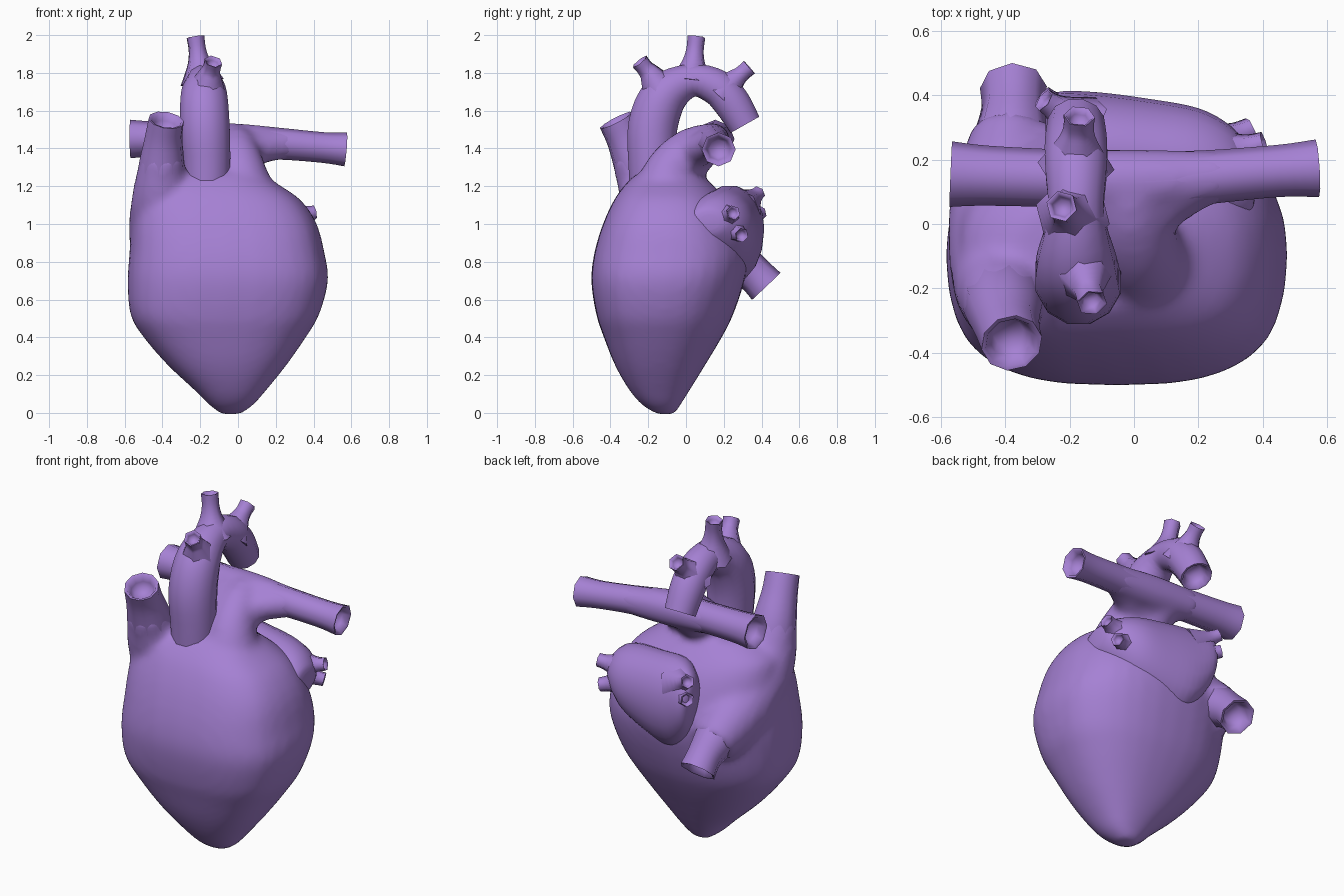
import bpy, bmesh
from math import cos, sin, pi
from mathutils import Vector

mat = bpy.data.materials.new("purple_tissue")
mat.diffuse_color = (0.38, 0.22, 0.66, 1)


def spline(rows, n=4):
    """Catmull-Rom interpolation of rows of numbers."""
    out = []
    for i in range(len(rows) - 1):
        a, b, c, d = (rows[max(0, min(len(rows) - 1, i + k))] for k in (-1, 0, 1, 2))
        for s in range(n):
            t = s / n
            out.append([0.5 * (2 * q + (r - p) * t + (2 * p - 5 * q + 4 * r - w) * t * t
                               + (3 * q - p - 3 * r + w) * t ** 3)
                        for p, q, r, w in zip(a, b, c, d)])
    return out + [list(rows[-1])]


def loft(bm, rings):
    """Skin a list of rings and cap both ends."""
    vs = [[bm.verts.new(p) for p in ring] for ring in rings]
    n = len(vs[0])
    for a, b in zip(vs, vs[1:]):
        for i in range(n):
            j = (i + 1) % n
            bm.faces.new((a[i], a[j], b[j], b[i]))
    bm.faces.new(vs[0][::-1])
    bm.faces.new(vs[-1])


def tube_rings(path, sides, open_start=False, open_end=True, n=4):
    """Rings along a path of (x, y, z, radius); open ends get a recessed mouth."""
    pts = spline(path, n)
    pos = [Vector(p[:3]) for p in pts]
    rings, prev, u = [], None, None
    for i, p in enumerate(pts):
        t = (pos[min(i + 1, len(pos) - 1)] - pos[max(i - 1, 0)]).normalized()
        u = t.orthogonal().normalized() if prev is None else prev.rotation_difference(t) @ u
        prev = t
        v = t.cross(u)
        rings.append([pos[i] + p[3] * (cos(2 * pi * k / sides) * u + sin(2 * pi * k / sides) * v)
                      for k in range(sides)])

    def mouth(ring, c, inward, r):
        return [[c + (q - c) * s + inward * r * d for q in ring]
                for s, d in ((0.86, 0.03), (0.68, 0.4), (0.5, 0.75))]
    if open_end:
        rings += mouth(rings[-1], pos[-1], (pos[-2] - pos[-1]).normalized(), pts[-1][3])
    if open_start:
        rings = mouth(rings[0], pos[0], (pos[1] - pos[0]).normalized(), pts[0][3])[::-1] + rings
    return rings


def build(name, lofts, blend=False):
    bm = bmesh.new()
    for rings in lofts:
        loft(bm, rings)
    bmesh.ops.recalc_face_normals(bm, faces=bm.faces)
    me = bpy.data.meshes.new(name)
    bm.to_mesh(me)
    bm.free()
    ob = bpy.data.objects.new(name, me)
    bpy.context.collection.objects.link(ob)
    me.materials.append(mat)
    bpy.ops.object.select_all(action='DESELECT')
    ob.select_set(True)
    bpy.context.view_layer.objects.active = ob
    if blend:
        m = ob.modifiers.new("merge", 'REMESH')
        m.mode, m.voxel_size, m.use_smooth_shade = 'VOXEL', 0.022, True
        s = ob.modifiers.new("soften", 'SMOOTH')
        s.factor, s.iterations = 0.5, 10
    else:
        bpy.ops.object.shade_smooth_by_angle(angle=1.2)
    return ob


def power(c, e):
    return abs(c) ** e * (1 if c >= 0 else -1)


# Ventricles: z, x min, x max, y min, y max; squarer towards the front
body = spline([
    (-0.008, -0.09, 0.01, -0.15, -0.06), (0.04, -0.15, 0.08, -0.23, -0.03),
    (0.12, -0.23, 0.15, -0.30, 0.02), (0.25, -0.37, 0.255, -0.375, 0.10),
    (0.40, -0.50, 0.36, -0.435, 0.19), (0.52, -0.57, 0.43, -0.475, 0.25),
    (0.70, -0.585, 0.478, -0.502, 0.31), (0.85, -0.575, 0.458, -0.485, 0.33),
    (1.00, -0.565, 0.418, -0.44, 0.28), (1.12, -0.545, 0.34, -0.385, 0.22),
    (1.20, -0.51, 0.23, -0.33, 0.15), (1.27, -0.38, 0.11, -0.26, 0.07)])
body_rings = []
for z, x0, x1, y0, y1 in body:
    ring = []
    for k in range(32):
        a = 2 * pi * k / 32
        e = 0.87 + 0.16 * min(0, max(-1, sin(a) * 2)) * min(1, max(0, z * 2))
        ring.append(Vector(((x0 + x1) / 2 + (x1 - x0) / 2 * power(cos(a), e),
                            (y0 + y1) / 2 + (y1 - y0) / 2 * power(sin(a), e), z)))
    body_rings.append(ring)

# Right atrium column and the pulmonary fork blend into the ventricles
blends = [
    [(-0.395, -0.30, 1.39, 0.105), (-0.405, -0.25, 1.28, 0.13), (-0.41, -0.17, 1.1, 0.16),
     (-0.40, 0.0, 0.95, 0.18), (-0.39, 0.15, 0.86, 0.165), (-0.38, 0.30, 0.78, 0.12)],
    [(0.03, -0.12, 1.12, 0.19), (0.01, -0.075, 1.29, 0.138),
     (-0.01, 0.03, 1.395, 0.118), (-0.02, 0.15, 1.44, 0.098)],
    [(-0.10, -0.10, 1.12, 0.18), (-0.09, -0.05, 1.28, 0.14),
     (-0.10, 0.05, 1.38, 0.12), (-0.13, 0.14, 1.44, 0.096)],
    [(0.01, -0.04, 1.33, 0.11), (0.08, 0.06, 1.39, 0.09), (0.24, 0.14, 1.42, 0.075)],
    [(-0.28, 0.145, 1.445, 0.088), (0.0, 0.135, 1.435, 0.1), (0.3, 0.15, 1.42, 0.078)]]
build("heart_body", [body_rings] + [tube_rings(b, 16, open_end=False) for b in blends], blend=True)

# Great veins
build("upper_vena_cava", [tube_rings([(-0.41, -0.19, 1.1, 0.135), (-0.405, -0.255, 1.3, 0.125),
      (-0.395, -0.32, 1.45, 0.102), (-0.38, -0.37, 1.55, 0.096)], 10)])
build("lower_vena_cava", [tube_rings([(-0.39, 0.12, 0.88, 0.15), (-0.38, 0.27, 0.8, 0.12),
      (-0.375, 0.36, 0.735, 0.1), (-0.375, 0.425, 0.67, 0.104)], 8)])

# Pulmonary arteries, one tube open at both ends
build("pulmonary_arteries", [tube_rings([(-0.57, 0.155, 1.45, 0.102), (-0.45, 0.15, 1.45, 0.093),
      (-0.2, 0.14, 1.445, 0.09), (0.0, 0.13, 1.435, 0.095), (0.22, 0.145, 1.425, 0.084),
      (0.45, 0.165, 1.405, 0.081), (0.57, 0.173, 1.395, 0.09)], 8, open_start=True)])

# Aorta with its three branches
build("aorta", [tube_rings([(-0.17, -0.17, 1.0, 0.12), (-0.165, -0.18, 1.3, 0.128),
      (-0.175, -0.175, 1.52, 0.135), (-0.18, -0.11, 1.68, 0.125), (-0.18, 0.03, 1.76, 0.09),
      (-0.18, 0.16, 1.725, 0.098), (-0.18, 0.24, 1.645, 0.1), (-0.18, 0.312, 1.525, 0.09)], 12)])
for side, root, base, tip in (
        ("front", (-0.17, -0.12, 1.68), (-0.15, -0.185, 1.785), (-0.13, -0.245, 1.86)),
        ("top", (-0.19, 0.03, 1.75), (-0.205, 0.04, 1.85), (-0.225, 0.055, 1.99)),
        ("rear", (-0.18, 0.18, 1.68), (-0.175, 0.255, 1.76), (-0.17, 0.335, 1.83))):
    neck = Vector(base).lerp(Vector(tip), 0.5)
    build(side + "_aortic_branch",
          [tube_rings([(*root, 0.12), (*base, 0.066), (*neck, 0.048), (*tip, 0.049)], 6)])

# Left atrium: x, y, z, y radius, z radius
atrium = spline([(-0.275, 0.33, 1.05, 0.04, 0.06), (-0.24, 0.305, 1.0, 0.105, 0.17),
                 (-0.12, 0.235, 0.945, 0.175, 0.26), (0.04, 0.21, 0.95, 0.18, 0.245),
                 (0.2, 0.18, 0.975, 0.18, 0.2), (0.3, 0.15, 1.0, 0.155, 0.14),
                 (0.36, 0.125, 1.01, 0.105, 0.08), (0.375, 0.125, 1.01, 0.05, 0.04)])
build("left_atrium", [[[Vector((x, y + ry * cos(a), z + rz * sin(a)))
                        for a in (2 * pi * k / 18 for k in range(18))]
                       for x, y, z, ry, rz in atrium]])

# Four pulmonary veins
for i, (root, tip) in enumerate((
        ((0.24, 0.20, 1.03), (0.405, 0.25, 1.06)), ((0.2, 0.22, 0.98), (0.365, 0.295, 0.94)),
        ((-0.16, 0.30, 1.09), (-0.28, 0.385, 1.165)), ((-0.16, 0.30, 1.02), (-0.285, 0.395, 1.06)))):
    a, b = Vector(root), Vector(tip)
    m = a.lerp(b, 0.65)
    build("pulmonary_vein_%d" % (i + 1), [tube_rings([(*a, 0.11), (*m, 0.05), (*b, 0.039)], 6)])
